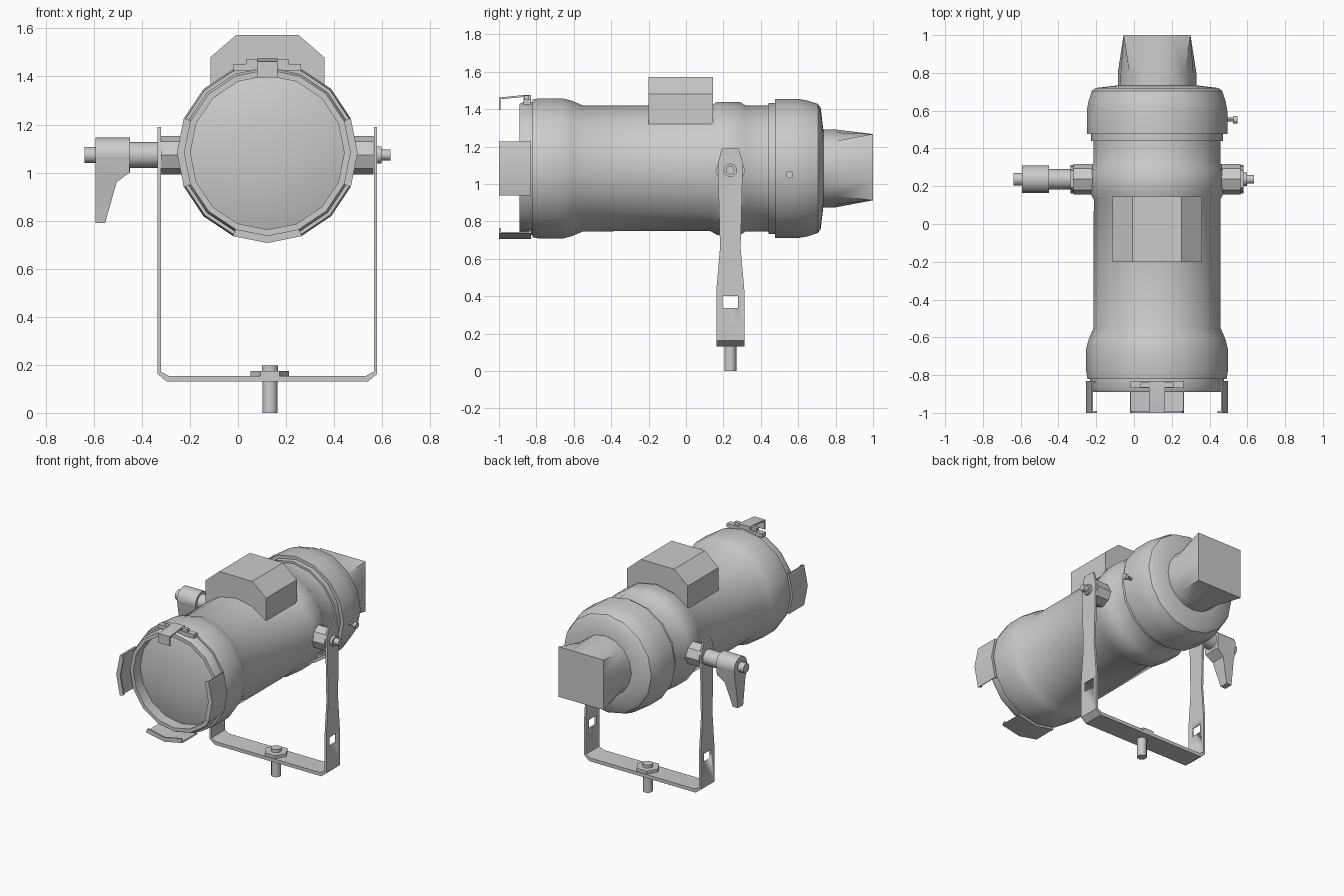
import bpy, bmesh, math
from mathutils import Vector

if "Cube" in bpy.data.objects:
    bpy.data.objects.remove(bpy.data.objects["Cube"], do_unlink=True)

grey = bpy.data.materials.new("light_grey")
grey.use_nodes = True
COLOUR = (0.6, 0.6, 0.6, 1)
grey.diffuse_color = COLOUR
grey.node_tree.nodes["Principled BSDF"].inputs["Base Color"].default_value = COLOUR

CX, CZ = 0.122, 1.083      # optical axis of the barrel
PY, PZ = 0.237, 1.073      # pivot axis of the yoke
SIDES = 16


def loft(name, rings, wrap=False):
    """Skin a list of equal-length closed rings, capping the ends unless wrapped."""
    bm = bmesh.new()
    rows = [[bm.verts.new(p) for p in r] for r in rings]
    n = len(rows[0])
    for a, b in zip(rows, rows[1:] + (rows[:1] if wrap else [])):
        for i in range(n):
            j = (i + 1) % n
            bm.faces.new((a[i], a[j], b[j], b[i]))
    if not wrap:
        bm.faces.new(rows[0])
        bm.faces.new(rows[-1])
    bmesh.ops.remove_doubles(bm, verts=bm.verts, dist=0.0005)
    bmesh.ops.recalc_face_normals(bm, faces=bm.faces)
    mesh = bpy.data.meshes.new(name)
    bm.to_mesh(mesh)
    bm.free()
    mesh.materials.append(grey)
    ob = bpy.data.objects.new(name, mesh)
    bpy.context.collection.objects.link(ob)
    bpy.ops.object.select_all(action='DESELECT')
    ob.select_set(True)
    bpy.context.view_layer.objects.active = ob
    bpy.ops.object.shade_smooth_by_angle(angle=math.radians(32))
    return ob


def ring(axis, c, r, n):
    """Polygon of n corners about a point, square to the given axis."""
    u, v = {'x': ((0, 1, 0), (0, 0, 1)), 'y': ((1, 0, 0), (0, 0, 1)),
            'z': ((1, 0, 0), (0, 1, 0))}[axis]
    return [Vector(c) + r * (math.cos(2 * math.pi * i / n) * Vector(u)
                             + math.sin(2 * math.pi * i / n) * Vector(v)) for i in range(n)]


def rod(name, axis, c, a, b, r, n=12):
    k = 'xyz'.index(axis)
    ends = []
    for t in (a, b):
        p = list(c)
        p[k] = t
        ends.append(ring(axis, p, r, n))
    return loft(name, ends)


def box(name, x, y, z):
    return loft(name, [[(x[0], y[0], h), (x[1], y[0], h), (x[1], y[1], h), (x[0], y[1], h)]
                       for h in z])


def lathe(name, profile):
    return loft(name, [ring('y', (CX, y, CZ), r, SIDES) for y, r in profile])


# Barrel: domed lens, front rim, bulge, tube, pivot band and rear housing
lathe("lens", [(-0.78, 0.325), (-0.81, 0.325), (-0.835, 0.24), (-0.85, 0.13), (-0.855, 0)])
barrel = [(-0.81, 0.32), (-0.89, 0.32), (-0.89, 0.345), (-0.87, 0.355), (-0.82, 0.355),
          (-0.82, 0.368), (-0.78, 0.375), (-0.66, 0.375), (-0.61, 0.362), (-0.55, 0.336),
          (0.13, 0.335), (0.165, 0.355), (0.29, 0.355), (0.32, 0.336), (0.45, 0.336)]
lathe("barrel", barrel)
lathe("rear_band", [(0.44, 0.32), (0.44, 0.35), (0.478, 0.35), (0.478, 0.32)])
lathe("rear_housing", [(0.476, 0.33), (0.476, 0.372), (0.6, 0.372), (0.65, 0.363), (0.705, 0.345),
                       (0.72, 0.325), (0.735, 0.2), (0.735, 0)])

# Rear lamp box, round at the housing and square at the end
S = 0.177
square = []
for p in ring('y', (0, 0, 0), 1, SIDES):
    k = S / max(abs(p.x), abs(p.z))
    square.append((CX + p.x * k, 1.0, CZ + 0.007 + p.z * k))
loft("lamp_box", [ring('y', (CX, 0.72, CZ), 0.208, SIDES),
                  ring('y', (CX, 0.8, CZ), 0.208, SIDES), square])

# Vent hood on top of the tube
hood = [(-0.237, 1.3), (-0.237, 1.48), (-0.13, 1.572), (0.13, 1.572), (0.237, 1.48), (0.237, 1.3)]
loft("vent_hood", [[(CX + x, y, z) for x, z in hood] for y in (-0.2, 0.145)])

# Filter-frame clips on the rim: left, right and bottom
clip = [(0.376, -1), (0.376, -0.83), (0.345, -0.83), (0.345, -0.84),
        (0.367, -0.84), (0.367, -0.99), (0.345, -0.99), (0.345, -1)]
for name, base in (("left_clip", 0), ("right_clip", 180), ("bottom_clip", 270)):
    rings = []
    for d in (-22.5, 0, 22.5):
        a = math.radians(base + d)
        rings.append([(CX + r * math.cos(a), y, CZ + r * math.sin(a)) for r, y in clip])
    loft(name, rings)

# Top latch: base bar, spring tab with turned-down lip, two lugs
box("latch_bar", (CX - 0.14, CX + 0.14), (-0.868, -0.83), (1.425, 1.452))
tab = [(-0.83, 1.45), (-0.83, 1.475), (-0.87, 1.475), (-1, 1.462), (-1, 1.395),
       (-0.992, 1.395), (-0.992, 1.453), (-0.87, 1.465), (-0.87, 1.45)]
loft("latch_tab", [[(CX + s, y, z) for y, z in tab] for s in (-0.043, 0.043)])
for side, s in (("left", 1), ("right", -1)):
    x = CX + s * 0.065
    box(side + "_latch_lug", (x - 0.023, x + 0.023), (-0.865, -0.84), (1.44, 1.473))

# Yoke: a flat strap lofted round a U, each step being outer x, z, inner x, z, half width
half = [(0.457, 1.19, 0.443, 1.19, 0.045), (0.457, 1.11, 0.443, 1.11, 0.067),
        (0.457, 0.66, 0.443, 0.66, 0.055), (0.457, 0.43, 0.443, 0.43, 0.075),
        (0.457, 0.162, 0.443, 0.172, 0.075), (0.418, 0.13, 0.41, 0.154, 0.075)]
steps = [(-a, b, -c, d, w) for a, b, c, d, w in half] + half[::-1]
yoke = loft("yoke", [[(CX + a, PY - w, b), (CX + a, PY + w, b), (CX + c, PY + w, d),
                      (CX + c, PY - w, d)] for a, b, c, d, w in steps])
cutter = box("slot_cutter", (-0.6, 0.8), (PY - 0.041, PY + 0.041), (0.338, 0.402))
cutter.hide_render = True
cut = yoke.modifiers.new("slots", 'BOOLEAN')
cut.operation, cut.solver, cut.object = 'DIFFERENCE', 'EXACT', cutter
bpy.context.view_layer.objects.active = yoke
bpy.ops.object.modifier_apply(modifier=cut.name)
bpy.data.objects.remove(cutter, do_unlink=True)

# Mounting stud, nut plate and bolt head under the yoke
stud = (0.133, PY, 0)
rod("mounting_stud", 'z', stud, 0, 0.16, 0.032)
rod("stud_nut", 'z', stud, 0.15, 0.175, 0.08, 6)
rod("stud_head", 'z', stud, 0.17, 0.197, 0.034)

# Pivot hubs and bolts
pivot = (0, PY, PZ)
rod("left_pivot_hub", 'x', pivot, 0.42, 0.564, 0.08, 8)
rod("right_pivot_hub", 'x', pivot, -0.17, -0.32, 0.08, 8)
rod("left_pivot_washer", 'x', pivot, 0.575, 0.597, 0.036)
rod("left_pivot_bolt", 'x', pivot, 0.575, 0.635, 0.023)

# Locking handle on the right
rod("handle_shaft", 'x', pivot, -0.46, -0.33, 0.054)
rod("handle_hub", 'x', pivot, -0.594, -0.45, 0.072, 16)
rod("handle_bolt", 'x', pivot, -0.638, -0.59, 0.034)
tail = [(1.07, -0.451, 0.07), (1.0, -0.451, 0.062), (0.96, -0.505, 0.052), (0.79, -0.553, 0.03)]
loft("handle_lever", [[(-0.593, PY - w, z), (x, PY - w, z), (x, PY + w, z), (-0.593, PY + w, z)]
                      for z, x, w in tail])

# Thumb screw on the rear housing
screw = (0, 0.553, 1.05)
rod("housing_screw", 'x', screw, 0.47, 0.53, 0.011, 8)
rod("housing_screw_head", 'x', screw, 0.525, 0.547, 0.02)
